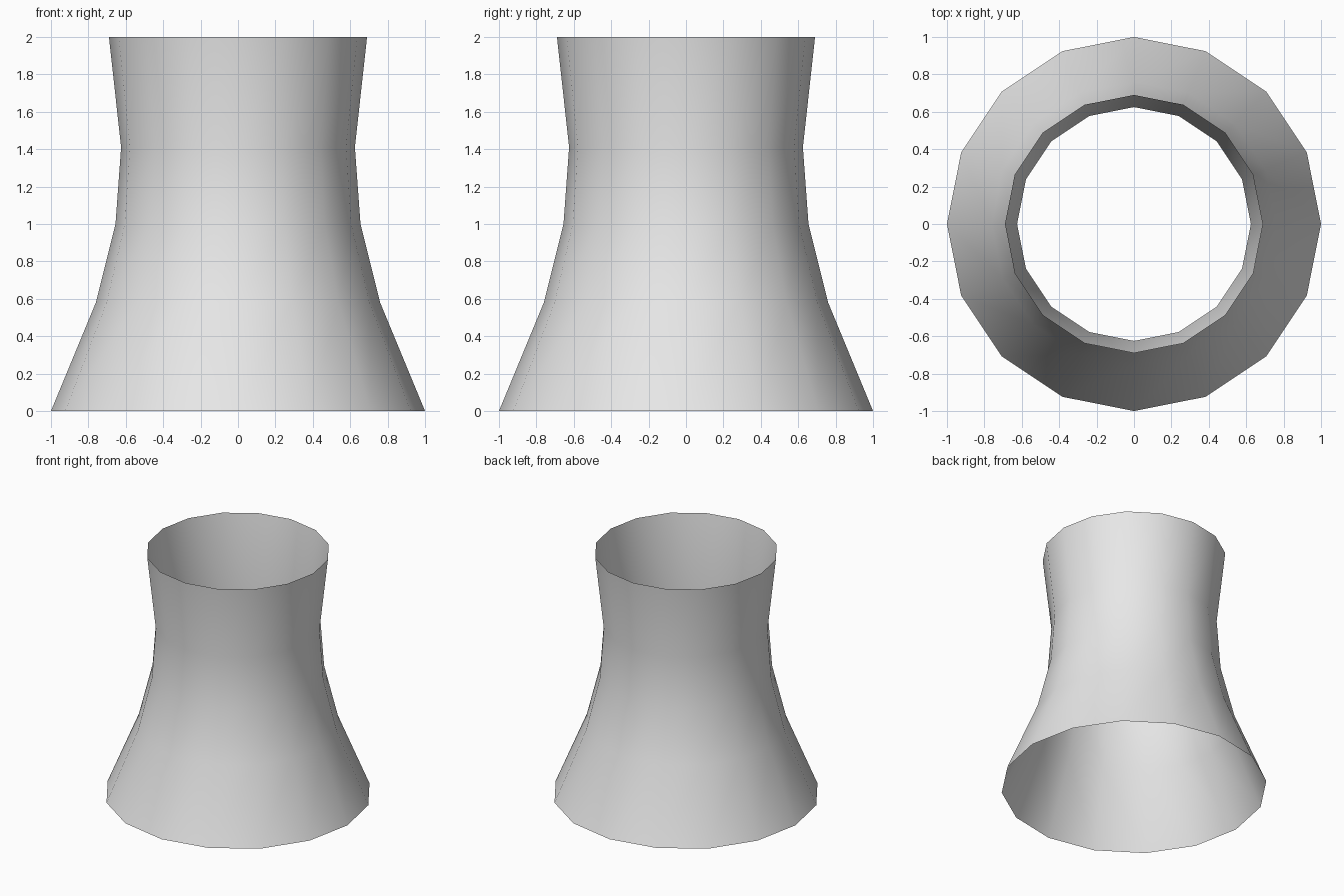
import bpy
import bmesh
from math import cos, sin, tau

cube = bpy.data.objects.get("Cube")
if cube:
    bpy.data.objects.remove(cube, do_unlink=True)

SIDES = 16
# Radius and height of each ring, from the wide foot to the flared rim
PROFILE = [(1.0, 0.0), (0.76, 0.58), (0.655, 1.0), (0.625, 1.41), (0.69, 2.0)]

# Light grey concrete
concrete = bpy.data.materials.new("light_grey_concrete")
concrete.use_nodes = True
colour = (0.8, 0.8, 0.8, 1.0)
concrete.diffuse_color = colour
concrete.node_tree.nodes["Principled BSDF"].inputs["Base Color"].default_value = colour

# Open waisted shell, a single skin with no caps
bm = bmesh.new()
rings = [[bm.verts.new((r * cos(tau * i / SIDES), r * sin(tau * i / SIDES), z))
          for i in range(SIDES)] for r, z in PROFILE]
for low, high in zip(rings, rings[1:]):
    for i in range(SIDES):
        j = (i + 1) % SIDES
        bm.faces.new((low[i], low[j], high[j], high[i])).smooth = True

mesh = bpy.data.meshes.new("cooling_tower_shell")
bm.to_mesh(mesh)
bm.free()
mesh.materials.append(concrete)
shell = bpy.data.objects.new("cooling_tower_shell", mesh)
bpy.context.collection.objects.link(shell)
